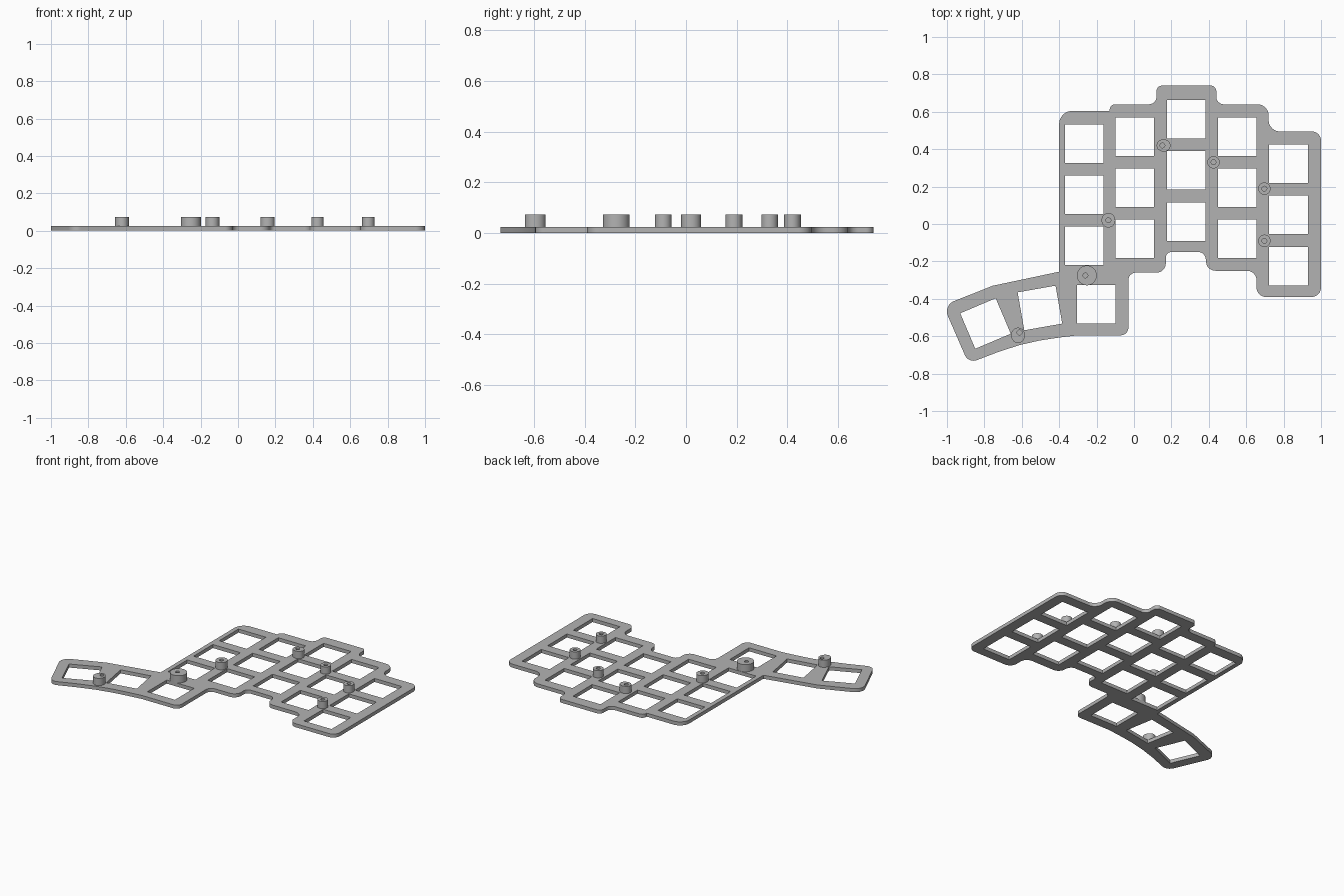
import bpy, bmesh, math
from mathutils import Vector, Matrix

if "Cube" in bpy.data.objects:
    bpy.data.objects.remove(bpy.data.objects["Cube"], do_unlink=True)

THICKNESS = 0.024
PEG_TOP = 0.073
CUTOUT = 0.206
PITCH = 0.2735

grey = bpy.data.materials.new("plain_grey")
colour = (0.45, 0.45, 0.45, 1)
grey.use_nodes = True
grey.diffuse_color = colour
grey.node_tree.nodes["Principled BSDF"].inputs["Base Color"].default_value = colour


def rounded(corners, steps=8):
    """Replace each (x, y, radius) corner with an arc."""
    result = []
    for i, (x, y, radius) in enumerate(corners):
        p = Vector((x, y))
        if radius == 0:
            result.append(p)
            continue
        before = Vector(corners[i - 1][:2])
        after = Vector(corners[(i + 1) % len(corners)][:2])
        d1, d2 = (before - p).normalized(), (after - p).normalized()
        half = d1.angle(d2) / 2
        centre = p + (d1 + d2).normalized() * radius / math.sin(half)
        start = p + d1 * radius / math.tan(half) - centre
        end = p + d2 * radius / math.tan(half) - centre
        for s in range(steps + 1):
            result.append(centre + start.lerp(end, s / steps).normalized() * radius)
    return result


def square(x, y, degrees=0):
    """Corners of one switch cutout."""
    turn = Matrix.Rotation(math.radians(degrees), 2)
    h = CUTOUT / 2
    return [Vector((x, y)) + turn @ Vector(c)
            for c in ((-h, -h), (h, -h), (h, h), (-h, h))]


def finish(obj):
    """Select, shade and colour a mesh object."""
    bpy.ops.object.select_all(action="DESELECT")
    obj.select_set(True)
    bpy.context.view_layer.objects.active = obj
    if obj.type == "CURVE":
        bpy.ops.object.convert(target="MESH")
        obj = bpy.context.object
    obj.data.materials.clear()
    obj.data.materials.append(grey)
    bpy.ops.object.shade_smooth_by_angle(angle=math.radians(30))


# Plate outline, clockwise from the back right corner: x, y, corner radius
outline = [
    (-0.40, 0.605, 0.07), (-0.13, 0.605, 0), (-0.13, 0.64, 0.03),
    (0.12, 0.64, 0.04), (0.12, 0.74, 0.03), (0.44, 0.74, 0.03),
    (0.44, 0.64, 0.04), (0.72, 0.64, 0.06), (0.72, 0.495, 0.06),
    (1, 0.495, 0.05), (1, -0.39, 0.05), (0.655, -0.39, 0.05),
    (0.655, -0.25, 0.05), (0.39, -0.25, 0.05), (0.38, -0.15, 0.04),
    (0.17, -0.15, 0.03), (0.17, -0.26, 0.05), (-0.03, -0.26, 0.04),
    (-0.03, -0.595, 0.04), (-0.3, -0.595, 0), (-0.4, -0.607, 0),
    (-0.505, -0.623, 0), (-0.61, -0.647, 0), (-0.72, -0.682, 0),
    (-0.885, -0.745, 0.05), (-1.02, -0.435, 0.06), (-0.755, -0.33, 0),
    (-0.40, -0.255, 0),
]

# Finger columns (x, y of the rearmost cutout), then the thumb arc
holes = []
for x, y in ((-0.267, 0.43), (0.005, 0.467), (0.279, 0.56), (0.553, 0.467), (0.826, 0.322)):
    holes += [square(x, y - row * PITCH) for row in range(3)]
holes += [square(-0.203, -0.428), square(-0.503, -0.449, 10), square(-0.794, -0.532, 23)]

# Switch plate: filled flat curve with the cutouts as inner loops
curve = bpy.data.curves.new("switch_plate", "CURVE")
curve.dimensions = "2D"
curve.fill_mode = "BOTH"
curve.extrude = THICKNESS / 2
for loop in [rounded(outline)] + holes:
    spline = curve.splines.new("POLY")
    spline.points.add(len(loop) - 1)
    for point, co in zip(spline.points, loop):
        point.co = (co.x, co.y, 0, 1)
    spline.use_cyclic_u = True
plate = bpy.data.objects.new("switch_plate", curve)
plate.location.z = THICKNESS / 2
bpy.context.collection.objects.link(plate)
finish(plate)


def peg(name, x, y, rx, ry, hole_dx=0, hole_dy=0, sides=32):
    """Upright post with a blind screw hole in its top."""
    bm = bmesh.new()
    base = THICKNESS - 0.001
    hole = 0.013
    rings = []
    for cx, cy, a, b, z in ((x, y, rx, ry, base), (x, y, rx, ry, PEG_TOP),
                            (x + hole_dx, y + hole_dy, hole, hole, PEG_TOP),
                            (x + hole_dx, y + hole_dy, hole, hole, base + 0.003)):
        rings.append([bm.verts.new((cx + a * math.cos(t), cy + b * math.sin(t), z))
                      for t in (math.tau * i / sides for i in range(sides))])
    for low, high in zip(rings, rings[1:]):
        for i in range(sides):
            j = (i + 1) % sides
            bm.faces.new((low[i], low[j], high[j], high[i]))
    bm.faces.new(rings[0][::-1])
    bm.faces.new(rings[-1])
    mesh = bpy.data.meshes.new(name)
    bm.to_mesh(mesh)
    bm.free()
    obj = bpy.data.objects.new(name, mesh)
    bpy.context.collection.objects.link(obj)
    finish(obj)


# Screw pegs between the cutouts
peg("thumb_peg", -0.62, -0.595, 0.037, 0.041, 0.008, 0.015)
peg("large_peg", -0.252, -0.275, 0.053, 0.053, -0.008)
peg("inner_peg", -0.137, 0.02, 0.037, 0.039)
peg("rear_peg", 0.158, 0.42, 0.037, 0.033, -0.006)
peg("middle_peg", 0.425, 0.33, 0.033, 0.033)
peg("outer_rear_peg", 0.697, 0.189, 0.033, 0.033)
peg("outer_front_peg", 0.697, -0.09, 0.033, 0.033)
